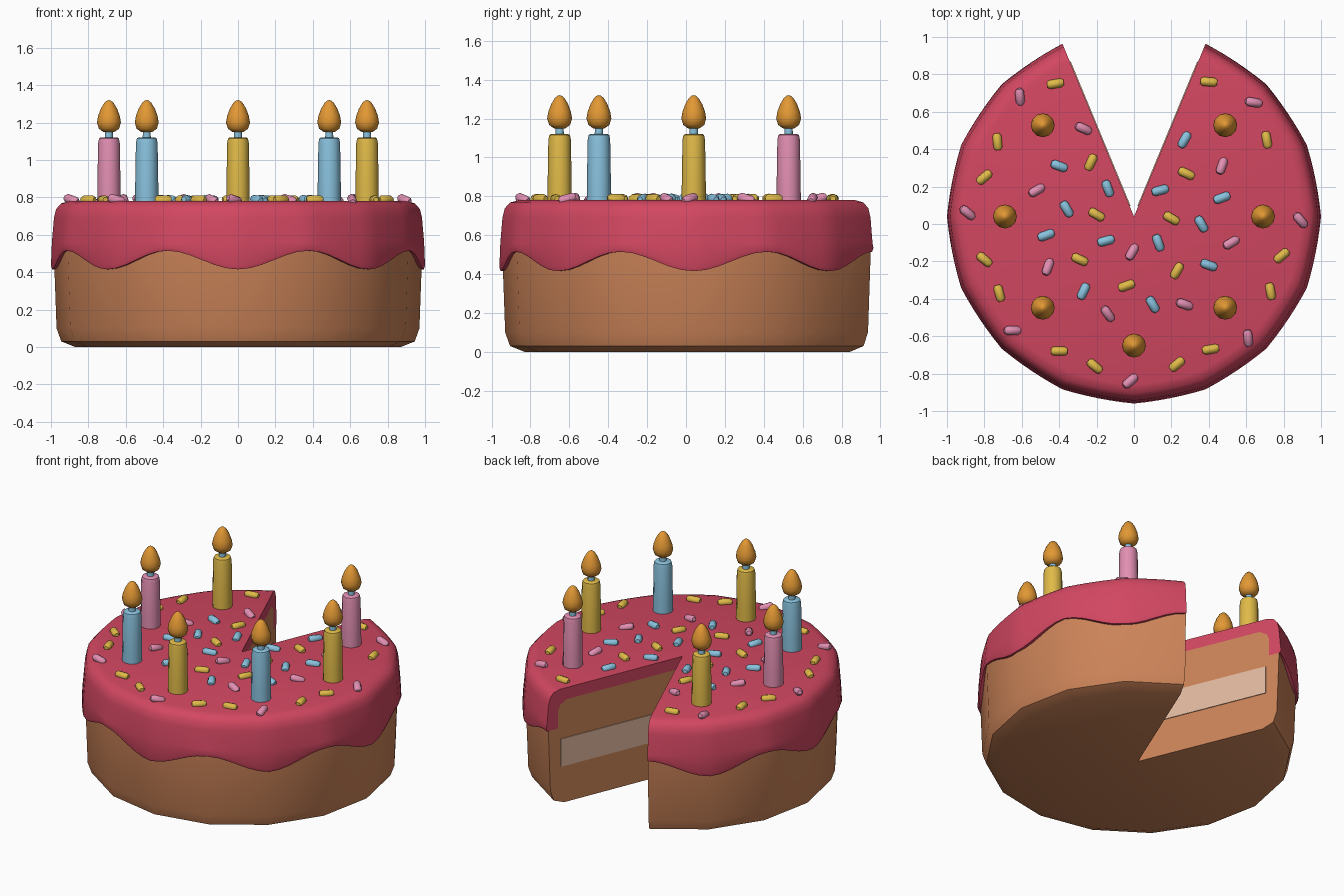
import bpy, bmesh, math
from mathutils import Matrix, Vector

if "Cube" in bpy.data.objects:
    bpy.data.objects.remove(bpy.data.objects["Cube"])

CY = 0.04                      # cake centre in y
TOP = 0.78                     # top of icing


def material(name, rgb):
    lin = [((c / 255 + 0.055) / 1.055) ** 2.4 for c in rgb]
    m = bpy.data.materials.new(name)
    m.diffuse_color = (*lin, 1)
    m.use_nodes = True
    m.node_tree.nodes["Principled BSDF"].inputs["Base Color"].default_value = m.diffuse_color
    return m


CAKE = material("sponge brown", (203, 131, 88))
ICING = material("icing red", (210, 71, 97))
CREAM = material("cream filling", (224, 184, 158))
PINK = material("candy pink", (226, 143, 178))
BLUE = material("candy blue", (137, 194, 222))
YELLOW = material("candy yellow", (224, 186, 72))
FLAME = material("flame orange", (226, 152, 52))


def finish(name, bm, mat, angle=40):
    bmesh.ops.remove_doubles(bm, verts=bm.verts, dist=1e-5)
    bmesh.ops.dissolve_degenerate(bm, edges=bm.edges, dist=1e-6)
    bmesh.ops.recalc_face_normals(bm, faces=bm.faces)
    me = bpy.data.meshes.new(name)
    bm.to_mesh(me)
    bm.free()
    me.materials.append(mat)
    me.shade_smooth()
    me.set_sharp_from_angle(angle=math.radians(angle))
    ob = bpy.data.objects.new(name, me)
    bpy.context.collection.objects.link(ob)
    return ob


def lathe(bm, profile_at, angles, closed, mat=Matrix()):
    """Revolve a profile; an open sweep gets a flat cap at each end."""
    rings = [[bm.verts.new(mat @ Vector((r * math.cos(a), r * math.sin(a), z)))
              for r, z in profile_at(a)] for a in angles]
    n = len(rings[0])
    pairs = list(zip(rings, rings[1:]))
    if closed:
        pairs.append((rings[-1], rings[0]))
    for a, b in pairs:
        for i in range(n - 1):
            bm.faces.new((a[i], b[i], b[i + 1], a[i + 1]))
    if not closed:
        bm.faces.new(rings[0])
        bm.faces.new(rings[-1])


def turned(bm, profile, sides, mat):
    lathe(bm, lambda a: profile,
          [2 * math.pi * i / sides for i in range(sides)], True, mat)


def sweep(steps):
    """Angles round the cake, leaving out a 45 degree slice at the back."""
    start = math.radians(112.5)
    return [start + math.radians(315) * i / steps for i in range(steps + 1)]


centre = Matrix.Translation((0, CY, 0))

# Sponge body: 16-sided with one slice (two sides) missing
body = [(0, 0), (0.87, 0), (0.945, 0.03), (0.97, 0.1), (0.985, 0.515),
        (0.915, 0.515), (0.915, 0.63), (0.9, 0.67), (0.85, 0.70), (0, 0.70)]
bm = bmesh.new()
lathe(bm, lambda a: body, sweep(14), False, centre)
finish("sponge", bm, CAKE)


# Icing with a wavy dripping lower edge
def icing_profile(a):
    zb = 0.465 + 0.05 * math.cos(8 * (a - math.radians(112.5)))
    step = math.radians(22.5)
    local = (a % step) - step / 2
    f = 0.5 + 0.5 * math.cos(step / 2) / math.cos(local)
    outer = [(0.9, TOP), (0.945, 0.768), (0.972, 0.738), (0.984, 0.69),
             (0.995, 0.56), (1.0, zb + 0.02), (0.993, zb)]
    inner = [(0.915, zb), (0.915, 0.63), (0.9, 0.67), (0.85, 0.70)]
    return ([(0, TOP)] + [(r * f, z) for r, z in outer] + inner + [(0, 0.70)])


bm = bmesh.new()
lathe(bm, icing_profile, sweep(84), False, centre)
finish("icing", bm, ICING)

# Cream filling on both cut walls
for side, label in ((1, "right"), (-1, "left")):
    bm = bmesh.new()
    bmesh.ops.create_cube(bm, size=1)
    turn = Matrix.Rotation(math.radians(90 - 22.5 * side), 4, 'Z')
    bm.transform(centre @ turn @ Matrix.Translation((0.477, 0.001 * side, 0.345))
                 @ Matrix.Diagonal((0.834, 0.008, 0.19, 1)))
    finish("cream_" + label, bm, CREAM)

# Candles: every 45 degrees except at the missing slice
candle = [(0, 0.75), (0.063, 0.75), (0.062, 0.85), (0.058, 1.09),
          (0.053, 1.115), (0.045, 1.12), (0, 1.12)]
wick = [(0, 1.11), (0.022, 1.11), (0.02, 1.17), (0, 1.17)]
flame = [(0, 1.148), (0.03, 1.15), (0.054, 1.167), (0.064, 1.2), (0.058, 1.235),
         (0.043, 1.275), (0.025, 1.305), (0.011, 1.317), (0, 1.32)]
colours = [YELLOW, PINK, BLUE, YELLOW, BLUE, YELLOW, PINK]
for i, col in enumerate(colours):
    a = math.radians(135 + 45 * i)
    spot = Matrix.Translation((0.69 * math.cos(a), CY + 0.69 * math.sin(a), 0))
    for part, prof, mat in (("candle", candle, col), ("wick", wick, BLUE),
                            ("flame", flame, FLAME)):
        bm = bmesh.new()
        turned(bm, prof, 12, spot)
        finish(f"{part}_{i + 1}", bm, mat)

# Sprinkles: x, y in hundredths and heading in degrees
yellow = [(-42, 75, 10), (40, 76, -5), (-73, 44, -85), (-80, 25, 40), (-23, 33, 65),
          (-20, 5, -30), (28, 27, -25), (71, 45, -80), (20, 3, -30), (-29, -19, -25),
          (-80, -19, -40), (-72, -37, -75), (-4, -33, 20), (23, -25, 60), (79, -17, 40),
          (73, -36, -80), (-40, -68, 0), (-21, -76, -40), (23, -75, 40), (41, -67, 10)]
pink = [(-61, 68, -85), (-27, 51, -25), (-52, 18, 30), (-89, 6, -40), (64, 65, -10),
        (47, 31, 70), (52, -10, 30), (89, 2, -50), (-46, -23, 70), (-1, -15, 60),
        (-14, -48, -55), (27, -43, -20), (-65, -57, 0), (61, -61, -85), (-2, -84, 40)]
blue = [(-40, 31, -20), (-14, 19, -70), (-36, 8, -60), (-47, -6, 20), (-15, -9, 15),
        (-27, -36, 65), (10, -43, -60), (40, -22, -20), (13, -10, -70), (36, 0, -60),
        (14, 18, 15), (47, 14, 20), (27, 45, 60)]
grain = [(0, -0.045), (0.014, -0.045), (0.024, -0.03), (0.024, 0.03),
         (0.014, 0.045), (0, 0.045)]
for name, spots, mat, tilt in (("yellow", yellow, YELLOW, 0), ("pink", pink, PINK, 15),
                               ("blue", blue, BLUE, 5)):
    bm = bmesh.new()
    for x, y, h in spots:
        turned(bm, grain, 8, Matrix.Translation((x / 100, y / 100, TOP + 0.007))
               @ Matrix.Rotation(math.radians(h), 4, 'Z')
               @ Matrix.Rotation(math.radians(90 + tilt), 4, 'Y'))
    finish("sprinkles_" + name, bm, mat)
